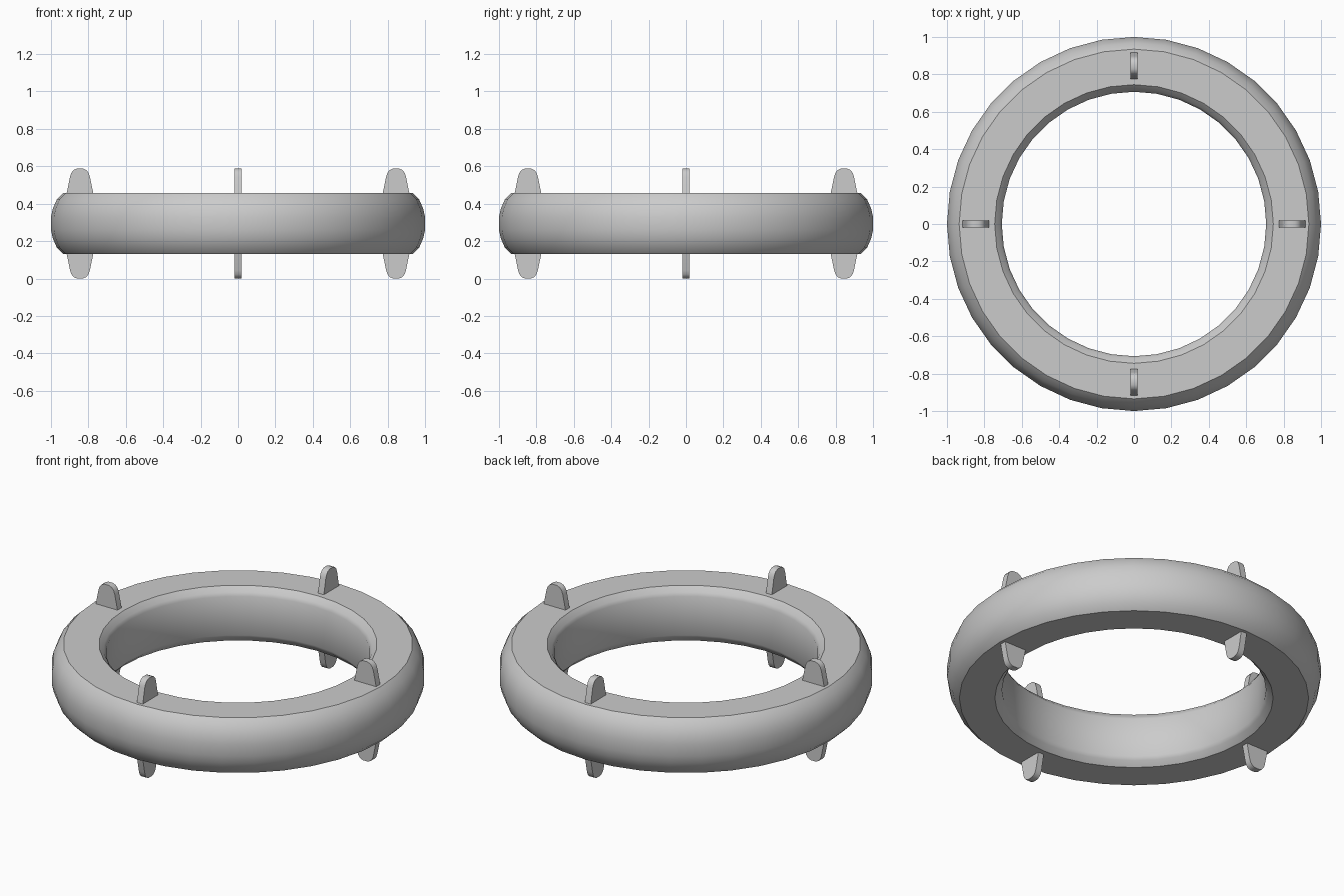
import bpy
import bmesh
import math
from mathutils import Matrix, Vector

if "Cube" in bpy.data.objects:
    bpy.data.objects.remove(bpy.data.objects["Cube"], do_unlink=True)

SEGMENTS = 36
MID = 0.294          # height of the ring's middle plane
HALF = 0.163         # half the ring's thickness

grey = bpy.data.materials.new("plain grey")
grey.use_nodes = True
colour = (0.6, 0.6, 0.6, 1)
grey.diffuse_color = colour
grey.node_tree.nodes["Principled BSDF"].inputs["Base Color"].default_value = colour


def finish(bm, name, angle):
    bmesh.ops.recalc_face_normals(bm, faces=bm.faces)
    mesh = bpy.data.meshes.new(name)
    bm.to_mesh(mesh)
    bm.free()
    mesh.materials.append(grey)
    obj = bpy.data.objects.new(name, mesh)
    bpy.context.collection.objects.link(obj)
    bpy.ops.object.select_all(action="DESELECT")
    obj.select_set(True)
    bpy.context.view_layer.objects.active = obj
    bpy.ops.object.shade_smooth_by_angle(angle=math.radians(angle))
    return obj


# Ring: upper half of the section (radius, height above middle), mirrored below
upper = [(1.0, 0.035), (0.99, 0.08), (0.968, 0.13), (0.935, HALF),
         (0.745, HALF), (0.718, 0.135), (0.707, 0.115)]
section = upper + [(r, -h) for r, h in reversed(upper)]
bm = bmesh.new()
rings = []
for i in range(SEGMENTS):
    a = math.tau * i / SEGMENTS
    rings.append([bm.verts.new((r * math.cos(a), r * math.sin(a), MID + h))
                  for r, h in section])
count = len(section)
for i in range(SEGMENTS):
    here, after = rings[i], rings[(i + 1) % SEGMENTS]
    for j in range(count):
        k = (j + 1) % count
        bm.faces.new((here[j], after[j], after[k], here[k]))
finish(bm, "ring", 30)

# Fins: tapered, round-topped plates on both faces at each quarter turn
half_fin = [(0.074, 0.15), (0.071, HALF), (0.053, 0.25), (0.046, 0.271),
            (0.034, 0.286), (0.016, MID)]
outline = half_fin + [(-x, h) for x, h in reversed(half_fin)]
names = ["left", "back", "right", "front"]
for q, side in enumerate(names):
    for level, sign in (("upper", 1), ("lower", -1)):
        bm = bmesh.new()
        face = bm.faces.new([bm.verts.new((0.845 + x, -0.019, MID + sign * h))
                             for x, h in outline])
        extruded = bmesh.ops.extrude_face_region(bm, geom=[face])
        moved = [v for v in extruded["geom"] if isinstance(v, bmesh.types.BMVert)]
        bmesh.ops.translate(bm, verts=moved, vec=Vector((0, 0.038, 0)))
        bmesh.ops.rotate(bm, verts=bm.verts, cent=(0, 0, 0),
                         matrix=Matrix.Rotation(q * math.pi / 2, 3, "Z"))
        finish(bm, f"{side}_{level}_fin", 35)
